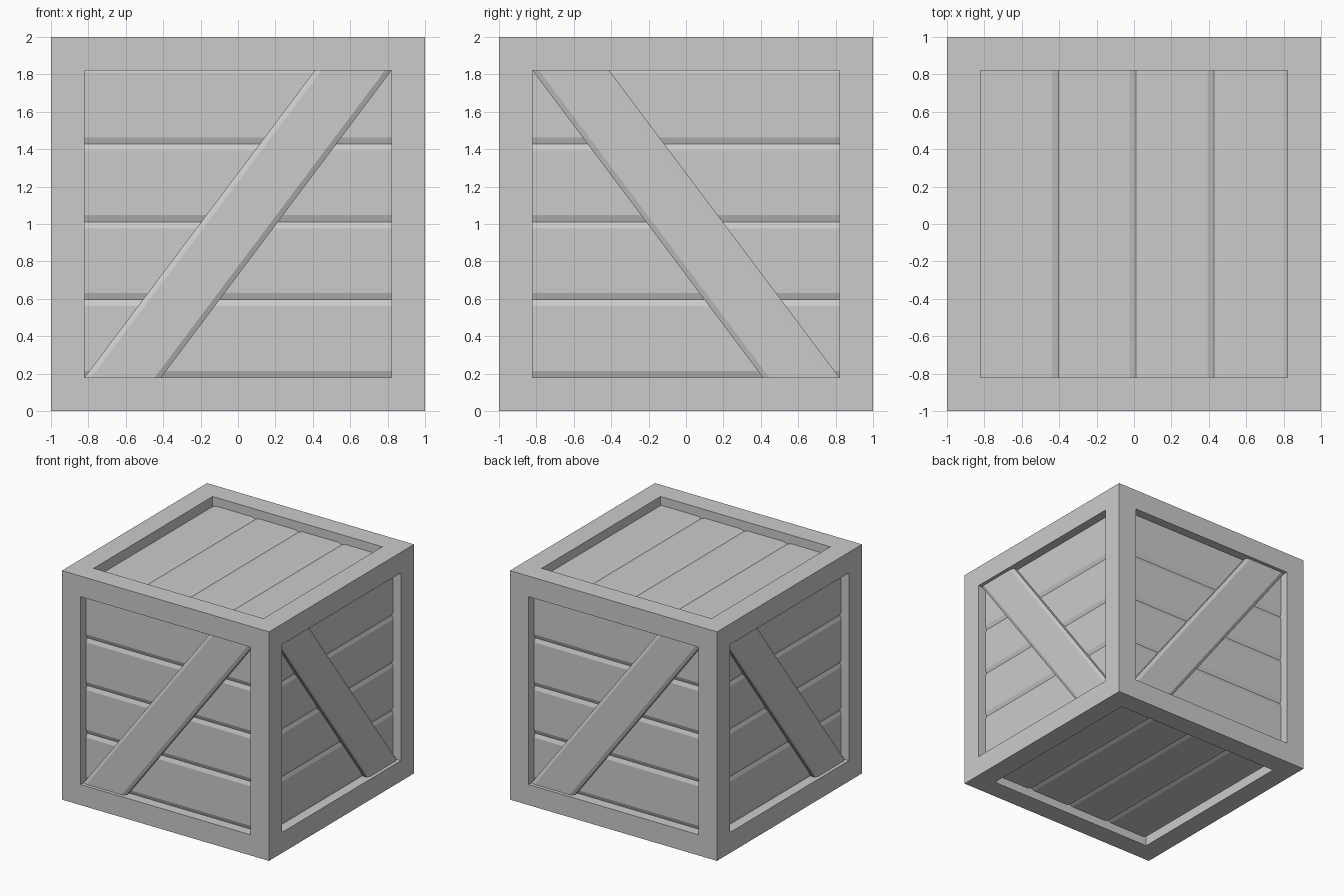
import bpy, bmesh
from mathutils import Matrix, Vector

if "Cube" in bpy.data.objects:
    bpy.data.objects.remove(bpy.data.objects["Cube"])

BORDER = 0.18      # frame width
PITCH = 0.416      # plank width
FACE = 0.925       # plank face, measured from the crate centre
DROP = 0.013       # depth of the shallow edge bevels


def finish(bm, name):
    bmesh.ops.recalc_face_normals(bm, faces=bm.faces)
    me = bpy.data.meshes.new(name)
    bm.to_mesh(me)
    bm.free()
    ob = bpy.data.objects.new(name, me)
    bpy.context.collection.objects.link(ob)
    return ob


def loft(name, ring_a, ring_b, mat):
    """Closed prism between two matching end profiles."""
    bm = bmesh.new()
    a = [bm.verts.new(mat @ Vector(p)) for p in ring_a]
    b = [bm.verts.new(mat @ Vector(p)) for p in ring_b]
    n = len(a)
    bm.faces.new(a)
    bm.faces.new(b[::-1])
    for i in range(n):
        j = (i + 1) % n
        bm.faces.new((a[i], b[i], b[j], a[j]))
    return finish(bm, name)


def side_matrix(u, v, w):
    """Side space (u along planks, v across, w outward) to crate space."""
    m = Matrix((u, v, w)).transposed().to_4x4()
    return Matrix.Translation((0, 0, 1)) @ m


# Frame: cube with a recessed panel in every face
bm = bmesh.new()
bmesh.ops.create_cube(bm, size=2, matrix=Matrix.Translation((0, 0, 1)))
panels = list(bm.faces)
bmesh.ops.inset_individual(bm, faces=panels, thickness=BORDER, use_even_offset=True)
for panel in panels:
    normal = panel.normal.copy()
    new = bmesh.ops.extrude_discrete_faces(bm, faces=[panel])["faces"][0]
    bmesh.ops.translate(bm, verts=new.verts, vec=normal * -0.115)
finish(bm, "crate_frame")


# Bevelled planks
def planks(side, mat):
    for i in range(4):
        lo = -0.82 + i * PITCH
        hi = lo + PITCH
        prof = [(lo, 0.87), (lo, FACE - DROP), (lo + 0.035, FACE),
                (hi - 0.035, FACE), (hi, FACE - DROP), (hi, 0.87)]
        loft(f"{side}_plank_{i + 1}", [(-0.83, v, w) for v, w in prof],
             [(0.83, v, w) for v, w in prof], mat)


# Diagonal brace with chamfered long edges
def brace(side, mat, lean):
    h, c, top = 0.205, 0.035, 0.97
    prof = [(-h, 0.88), (-h, top - DROP), (-h + c, top),
            (h - c, top), (h, top - DROP), (h, 0.88)]
    ends = [[(u + lean * 0.75 * v, v, w) for u, w in prof] for v in (-0.83, 0.83)]
    loft(f"{side}_brace", *ends, mat)


X, Y, Z = Vector((1, 0, 0)), Vector((0, 1, 0)), Vector((0, 0, 1))
sides = {
    "front": (side_matrix(X, Z, -Y), 1),
    "back": (side_matrix(-X, Z, Y), 1),
    "right": (side_matrix(Y, Z, X), -1),
    "left": (side_matrix(-Y, Z, -X), -1),
    "top": (side_matrix(-Y, X, Z), 0),
    "bottom": (side_matrix(Y, X, -Z), 0),
}
for side, (mat, lean) in sides.items():
    planks(side, mat)
    if lean:
        brace(side, mat, lean)
